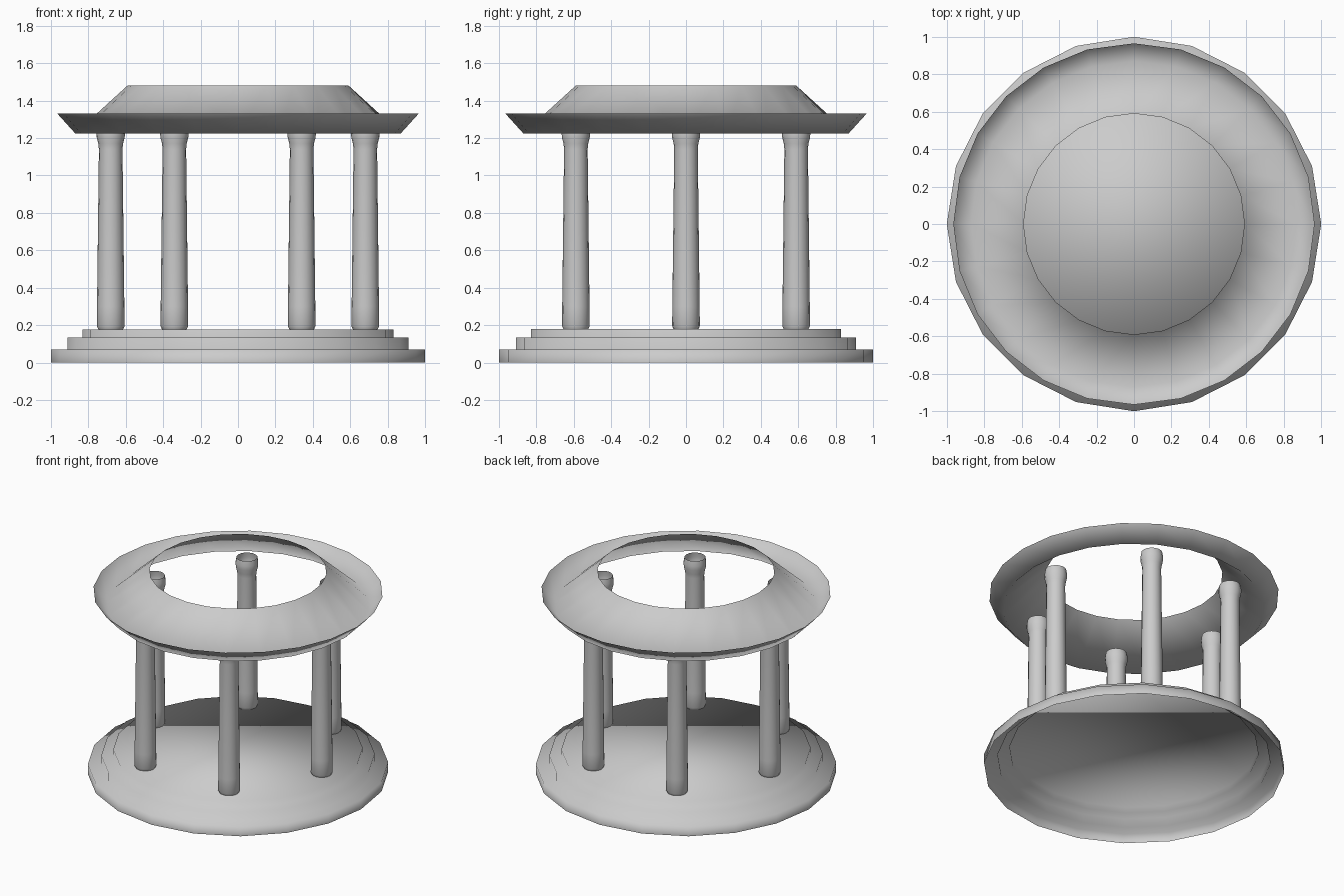
import bpy
import bmesh
from math import cos, sin, pi

old = bpy.data.objects.get("Cube")
if old:
    bpy.data.objects.remove(old, do_unlink=True)

# Single plain stone colour
stone = bpy.data.materials.new("grey_stone")
stone.use_nodes = True
grey = (0.6, 0.6, 0.6, 1.0)
stone.diffuse_color = grey
stone.node_tree.nodes["Principled BSDF"].inputs["Base Color"].default_value = grey


def lathe(name, profile, sides, location=(0, 0, 0), cap_top=False):
    """Spin a (radius, height) profile about z into a smooth shell."""
    bm = bmesh.new()
    rings = [[bm.verts.new((r * cos(2 * pi * i / sides), r * sin(2 * pi * i / sides), z))
              for i in range(sides)] for r, z in profile]
    for low, high in zip(rings, rings[1:]):
        for i in range(sides):
            j = (i + 1) % sides
            bm.faces.new((low[i], low[j], high[j], high[i]))
    if cap_top:
        bm.faces.new(rings[-1])
    for face in bm.faces:
        face.smooth = True
    mesh = bpy.data.meshes.new(name)
    bm.to_mesh(mesh)
    bm.free()
    mesh.materials.append(stone)
    obj = bpy.data.objects.new(name, mesh)
    obj.location = location
    bpy.context.collection.objects.link(obj)
    return obj


# Three-step base, hollow underneath
base_profile = [(1.0, 0), (1.0, 0.07), (0.91, 0.07), (0.91, 0.135),
                (0.83, 0.135), (0.83, 0.178)]
lathe("stepped_base", base_profile, 20, cap_top=True)

# Six tapered columns with flared heads
column_profile = [(0.066, 0.178), (0.074, 0.195), (0.073, 0.3), (0.063, 1.14),
                  (0.066, 1.17), (0.075, 1.205), (0.076, 1.235), (0.07, 1.27)]
for k in range(6):
    angle = k * pi / 3
    lathe(f"column_{k + 1}", column_profile, 16,
          (0.68 * cos(angle), 0.68 * sin(angle), 0))

# Open roof ring: upturned gutter rising to a round opening
lathe("roof_ring", [(0.965, 1.33), (0.87, 1.225), (0.59, 1.48)], 24)
